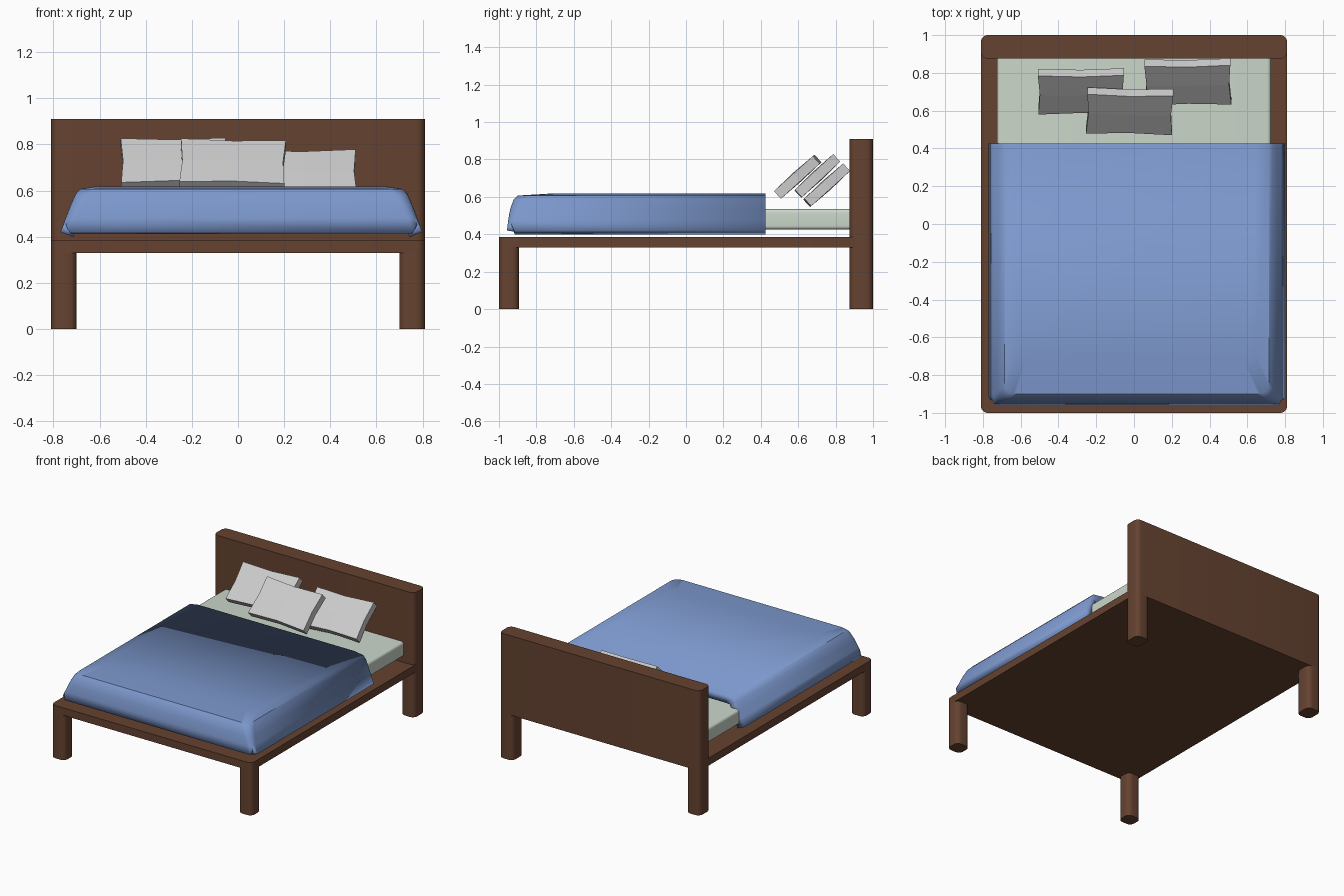
import bpy, bmesh, math
from mathutils import Matrix, Vector

if "Cube" in bpy.data.objects:
    bpy.data.objects.remove(bpy.data.objects["Cube"])


def material(name, rgb):
    m = bpy.data.materials.new(name)
    m.diffuse_color = (*rgb, 1)
    m.use_nodes = True
    m.node_tree.nodes["Principled BSDF"].inputs["Base Color"].default_value = m.diffuse_color
    return m


WOOD = material("dark_wood", (0.13, 0.055, 0.03))
BLUE = material("blue_cloth", (0.2, 0.31, 0.6))
PALE = material("pale_cloth", (0.6, 0.68, 0.59))


def finish(bm, name, mat=None, smooth=True):
    me = bpy.data.meshes.new(name)
    bm.to_mesh(me)
    bm.free()
    ob = bpy.data.objects.new(name, me)
    bpy.context.collection.objects.link(ob)
    if mat:
        me.materials.append(mat)
    if smooth:
        bpy.context.view_layer.objects.active = ob
        ob.select_set(True)
        bpy.ops.object.shade_smooth_by_angle(angle=math.radians(35))
        ob.select_set(False)
    return ob


def block(name, lo, hi, mat, radius, axis=2):
    """Box between two corners with the edges along one axis rounded."""
    lo, hi = Vector(lo), Vector(hi)
    bm = bmesh.new()
    bmesh.ops.create_cube(bm, size=1)
    bmesh.ops.scale(bm, vec=hi - lo, verts=bm.verts)
    bmesh.ops.translate(bm, vec=(lo + hi) / 2, verts=bm.verts)
    edges = [e for e in bm.edges
             if abs((e.verts[0].co - e.verts[1].co).normalized()[axis]) > 0.9]
    bmesh.ops.bevel(bm, geom=edges, offset=radius, segments=6, profile=0.5, affect='EDGES')
    return finish(bm, name, mat)


# Wooden frame: platform, headboard and legs
block("platform", (-0.81, -1, 0.33), (0.81, 0.93, 0.385), WOOD, 0.035)
block("headboard", (-0.81, 0.875, 0.33), (0.81, 1, 0.91), WOOD, 0.035)
for side, s in (("left", -1), ("right", 1)):
    x0, x1 = sorted((s * 0.81, s * 0.7))
    block("front_leg_" + side, (x0, -1, 0), (x1, -0.893, 0.35), WOOD, 0.035)
    block("back_leg_" + side, (x0, 0.875, 0), (x1, 1, 0.35), WOOD, 0.035)

# Mattress with rounded long edges
block("mattress", (-0.725, -0.9, 0.425), (0.725, 0.877, 0.535), PALE, 0.02, axis=1)


# Blanket: U-shaped rings stepping down from the top to the flared hem
def u_ring(xl, xr, yf, r, z, notch=False):
    pts = [(xl, 0.425, z)]
    for cx, start in ((xl + r, 180), (xr - r, 270)):
        for k in range(7):
            a = math.radians(start + 15 * k)
            f = 1 - abs(k - 3) / 3
            rr = r * (1 - 0.35 * f) if notch else r
            dz = 0.045 * f if notch else 0
            pts.append((cx + rr * math.cos(a), yf + r + rr * math.sin(a), z + dz))
    return pts + [(xr, 0.425, z)]


levels = [
    u_ring(-0.62, 0.64, -0.72, 0.06, 0.618),
    u_ring(-0.685, 0.715, -0.90, 0.06, 0.607),
    u_ring(-0.705, 0.735, -0.922, 0.055, 0.585),
    u_ring(-0.727, 0.757, -0.94, 0.05, 0.535),
    u_ring(-0.748, 0.778, -0.95, 0.045, 0.48),
    u_ring(-0.77, 0.80, -0.957, 0.04, 0.42, notch=True),
]
bm = bmesh.new()
rings = [[bm.verts.new(p) for p in ring] for ring in levels]
bm.faces.new(rings[0])
for a, b in zip(rings, rings[1:]):
    for i in range(len(a) - 1):
        bm.faces.new((a[i], b[i], b[i + 1], a[i + 1]))
blanket = finish(bm, "blanket", BLUE)
solid = blanket.modifiers.new("thickness", 'SOLIDIFY')
solid.thickness = 0.06
solid.offset = -1


# Faceted pillows: 2 x 2 slabs with pinched edge midpoints
def pillow(name, centre, tilt, roll):
    bm = bmesh.new()
    bmesh.ops.create_cube(bm, size=1)
    bmesh.ops.subdivide_edges(bm, edges=bm.edges[:], cuts=1, use_grid_fill=True)
    for v in bm.verts:
        x, y, z = v.co
        if abs(x) < 0.1 and abs(y) < 0.1:
            z *= 1.15
        elif abs(x) < 0.1:
            y *= 0.93
        elif abs(y) < 0.1:
            x *= 0.96
        v.co = (x * 0.455, y * 0.28, z * 0.055)
    rot = Matrix.Rotation(math.radians(tilt), 4, 'X') @ Matrix.Rotation(math.radians(roll), 4, 'Z')
    bmesh.ops.transform(bm, matrix=Matrix.Translation(centre) @ rot, verts=bm.verts)
    bmesh.ops.recalc_face_normals(bm, faces=bm.faces[:])
    finish(bm, name, smooth=False)


pillow("pillow_left", (-0.28, 0.702, 0.712), 43, 0.5)
pillow("pillow_centre", (-0.023, 0.597, 0.708), 42, -1.5)
pillow("pillow_right", (0.285, 0.752, 0.662), 42, 1)
